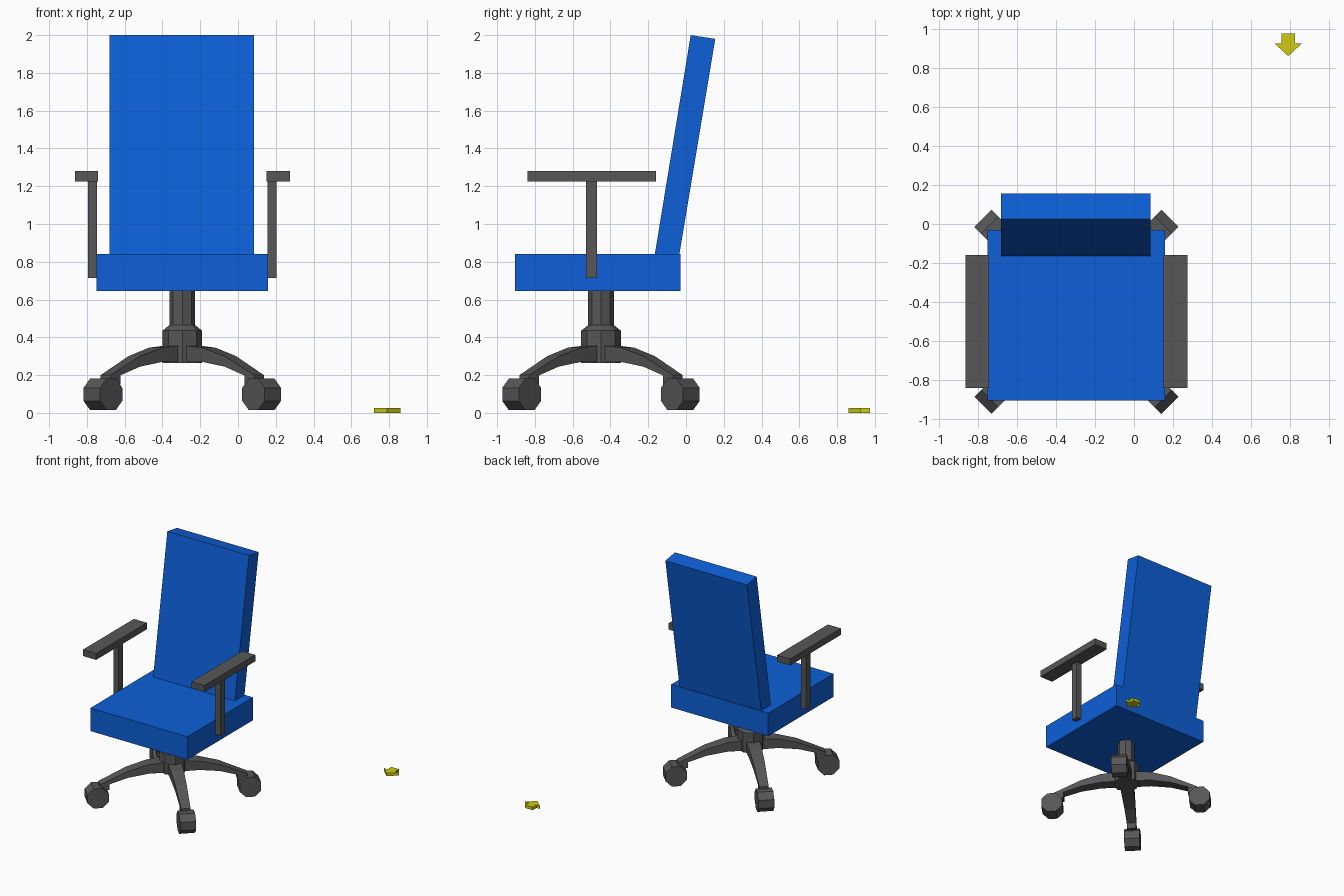
import bpy
import bmesh
import math
from mathutils import Matrix, Vector

if "Cube" in bpy.data.objects:
    bpy.data.objects.remove(bpy.data.objects["Cube"], do_unlink=True)

# Chair axis in plan
AXIS = Vector((-0.295, -0.45, 0))


def material(name, rgb):
    mat = bpy.data.materials.new(name)
    mat.use_nodes = True
    mat.diffuse_color = (*rgb, 1)
    mat.node_tree.nodes["Principled BSDF"].inputs["Base Color"].default_value = (*rgb, 1)
    return mat


BLUE = material("blue_upholstery", (0.004, 0.117, 0.69))
GREY = material("dark_grey_plastic", (0.095, 0.095, 0.095))
YELLOW = material("yellow_marker", (0.62, 0.6, 0.006))


def finish(bm, name, mat, matrix=None):
    if matrix is not None:
        bm.transform(matrix)
    bmesh.ops.recalc_face_normals(bm, faces=bm.faces)
    mesh = bpy.data.meshes.new(name)
    bm.to_mesh(mesh)
    bm.free()
    mesh.materials.append(mat)
    obj = bpy.data.objects.new(name, mesh)
    bpy.context.collection.objects.link(obj)
    return obj


def loft(name, rings, mat, matrix=None):
    """Skin a closed solid through cross-sections with equal point counts."""
    bm = bmesh.new()
    rows = [[bm.verts.new(p) for p in ring] for ring in rings]
    n = len(rows[0])
    for a, b in zip(rows, rows[1:]):
        for i in range(n):
            j = (i + 1) % n
            bm.faces.new((a[i], a[j], b[j], b[i]))
    bm.faces.new(rows[0])
    bm.faces.new(rows[-1])
    return finish(bm, name, mat, matrix)


def box(name, low, high, mat):
    low, high = Vector(low), Vector(high)
    size = high - low
    bm = bmesh.new()
    bmesh.ops.create_cube(bm, size=1)
    place = Matrix.Translation((low + high) / 2) @ Matrix.Diagonal((*size, 1))
    return finish(bm, name, mat, place)


def octagon(radius, z, turn=0):
    return [(radius * math.cos(i * math.pi / 4 + turn),
             radius * math.sin(i * math.pi / 4 + turn), z) for i in range(8)]


# Seat cushion and reclined backrest
box("seat", (-0.75, -0.905, 0.645), (0.16, -0.03, 0.84), BLUE)
back_profile = [(-0.165, 0.84), (-0.035, 0.84), (0.155, 1.98), (0.025, 2.0)]
loft("backrest", [[(x, y, z) for y, z in back_profile] for x in (-0.68, 0.085)], BLUE)

# Armrests, placed on both sides of the chair axis
for side, sign in (("left", 1), ("right", -1)):
    def across(a, b):
        return sorted((AXIS.x + sign * a, AXIS.x + sign * b))
    x0, x1 = across(0.447, 0.569)
    box(side + "_armrest", (x0, -0.84, 1.225), (x1, -0.16, 1.28), GREY)
    x0, x1 = across(0.452, 0.5)
    box(side + "_armrest_post", (x0, -0.53, 0.715), (x1, -0.47, 1.225), GREY)

# Column with a wider hub
column = [(0.105, 0.265), (0.105, 0.435), (0.068, 0.465), (0.068, 0.645)]
loft("column", [octagon(r, z) for r, z in column], GREY, Matrix.Translation(AXIS))

# Four diagonal legs, each with a caster: radius, top, underside, half width
leg_stations = [(0.08, 0.356, 0.27, 0.052), (0.2, 0.345, 0.27, 0.05),
                (0.36, 0.3, 0.245, 0.044), (0.575, 0.2, 0.175, 0.036)]
leg_rings = [[(r, -w, low), (r, w, low), (r, w, top), (r, -w, top)]
             for r, top, low, w in leg_stations]
for i, corner in enumerate(("back_left", "back_right", "front_right", "front_left")):
    spin = Matrix.Translation(AXIS) @ Matrix.Rotation(math.pi / 4 + i * math.pi / 2, 4, "Z")
    loft(corner + "_leg", leg_rings, GREY, spin)
    stem = [[(r, -0.036, z), (r, 0.036, z), (r + 0.075, 0.036, z), (r + 0.075, -0.036, z)]
            for r, z in ((0.5, 0.15), (0.5, 0.2))]
    loft(corner + "_caster_stem", stem, GREY, spin)
    axle = Matrix.Translation((0.594, 0, 0.098)) @ Matrix.Rotation(math.pi / 2, 4, "X")
    wheel = [octagon(0.09, z, math.pi / 8) for z in (-0.062, 0.062)]
    loft(corner + "_caster_wheel", wheel, GREY, spin @ axle)

# Flat floor arrow pointing to the front
half = [(0.035, 0.975), (0.035, 0.925), (0.07, 0.925)]
outline = half + [(0, 0.86)] + [(-x, y) for x, y in reversed(half)]
loft("direction_arrow", [[(0.79 + x, y, z) for x, y in outline] for z in (0, 0.025)], YELLOW)
